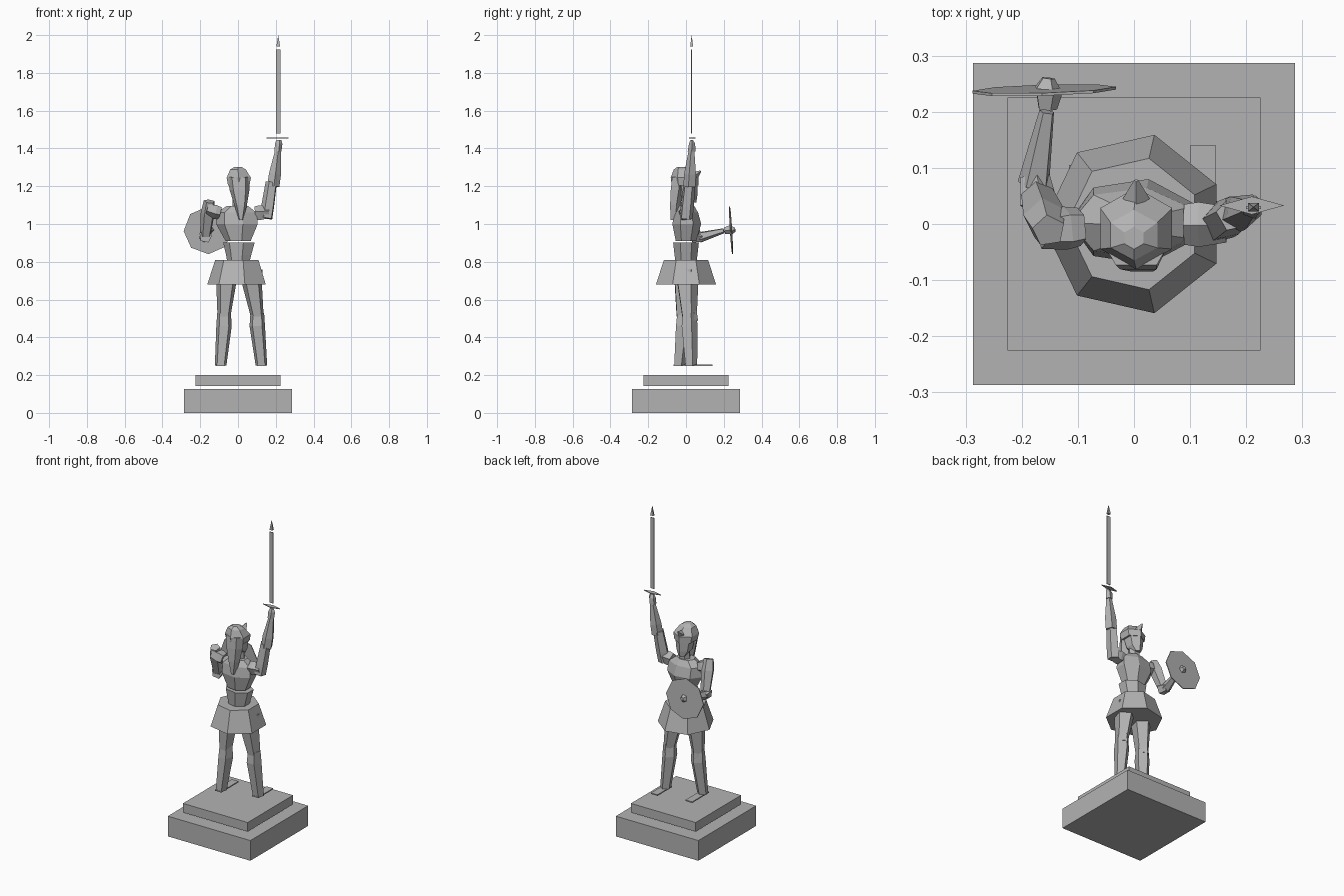
import bpy, bmesh, math
from mathutils import Vector

stone = bpy.data.materials.new("grey stone")
stone.diffuse_color = (0.45, 0.45, 0.45, 1)


def finish(bm, name):
    bmesh.ops.recalc_face_normals(bm, faces=bm.faces)
    me = bpy.data.meshes.new(name)
    bm.to_mesh(me)
    bm.free()
    me.materials.append(stone)
    ob = bpy.data.objects.new(name, me)
    bpy.context.collection.objects.link(ob)
    return ob


def loft(name, rings, n=6, phase=0.0, axis=(0, 0, 1)):
    """Skin n-sided rings (x, y, z, rx, ry), each square to the axis."""
    bm = bmesh.new()
    q = Vector((0, 0, 1)).rotation_difference(Vector(axis).normalized())
    loops = []
    for x, y, z, rx, ry in rings:
        loop = []
        for i in range(n):
            a = math.radians(phase) + math.tau * i / n
            off = q @ Vector((rx * math.cos(a), ry * math.sin(a), 0))
            loop.append(bm.verts.new(Vector((x, y, z)) + off))
        loops.append(loop)
    for a, b in zip(loops, loops[1:]):
        for i in range(n):
            j = (i + 1) % n
            bm.faces.new((a[i], a[j], b[j], b[i]))
    bm.faces.new(loops[0][::-1])
    bm.faces.new(loops[-1])
    return finish(bm, name)


def limb(name, a, b, r0, r1, n=5, phase=0.0, bulge=1.0):
    a, b = Vector(a), Vector(b)
    m, r = a.lerp(b, 0.35), (r0 * 0.65 + r1 * 0.35) * bulge
    return loft(name, [(*a, r0, r0), (*m, r, r), (*b, r1, r1)], n, phase, b - a)


def box(name, x0, x1, y0, y1, z0, z1):
    bm = bmesh.new()
    bmesh.ops.create_cube(bm, size=1)
    for v in bm.verts:
        v.co = Vector(((x0 + x1) / 2 + v.co.x * (x1 - x0),
                       (y0 + y1) / 2 + v.co.y * (y1 - y0),
                       (z0 + z1) / 2 + v.co.z * (z1 - z0)))
    return finish(bm, name)


# stepped plinth
box("plinth_base", -0.287, 0.287, -0.287, 0.287, 0, 0.127)
box("plinth_step", -0.225, 0.225, -0.225, 0.225, 0.143, 0.2)

# legs: x and y at hip, knee and ankle
for side, hip, knee, ankle, toe in (
        ("left", (-0.062, -0.01), (-0.074, -0.015), (-0.092, -0.035), 0.105),
        ("right", (0.075, 0.005), (0.102, 0.015), (0.124, 0.025), 0.14)):
    loft(side + "_thigh", [(*hip, 0.76, 0.058, 0.062), (*hip, 0.68, 0.055, 0.06),
                           (*knee, 0.51, 0.036, 0.042)], 5, 20)
    loft(side + "_shin", [(*knee, 0.53, 0.038, 0.038), (*knee, 0.46, 0.043, 0.047),
                          (*ankle, 0.25, 0.032, 0.034)], 5, 90)
    limb(side + "_knee_guard", (knee[0], knee[1] + 0.025, 0.49),
         (knee[0], knee[1] + 0.03, 0.54), 0.024, 0.012, 4)
    box(side + "_foot", ankle[0] - 0.024, ankle[0] + 0.022,
        ankle[1] - 0.03, toe, 0.248, 0.255)

# skirt and torso
loft("skirt", [(0, 0, 0.68, 0.163, 0.163), (0, 0, 0.81, 0.12, 0.12)], 7, 180)
loft("waist", [(0.005, 0, 0.80, 0.062, 0.058), (0.007, 0, 0.835, 0.07, 0.062),
               (0.009, 0, 0.903, 0.088, 0.07)], 7, 180)
loft("chest", [(0.004, 0, 0.91, 0.07, 0.056), (0, 0.004, 1.0, 0.116, 0.078),
               (-0.002, 0.002, 1.06, 0.112, 0.064),
               (0, 0, 1.095, 0.06, 0.045)], 7, 180)

# neck, face, helmet and hair down the back
loft("neck", [(0.005, 0.005, 1.08, 0.036, 0.034), (0.005, 0.005, 1.15, 0.032, 0.034)], 6)
loft("face", [(0.004, 0.03, 1.115, 0.022, 0.025), (0.004, 0.01, 1.15, 0.044, 0.05),
              (0.004, 0, 1.23, 0.058, 0.062)], 6, 30)
loft("helmet", [(0.004, -0.005, 1.205, 0.066, 0.07), (0.004, -0.008, 1.245, 0.074, 0.073),
                (0, -0.02, 1.288, 0.048, 0.045), (0, -0.025, 1.303, 0.02, 0.02)], 6, 30)
limb("helmet_brow_spike", (0.004, 0.045, 1.255), (0.004, 0.078, 1.28), 0.024, 0.004, 4)
loft("hair", [(0.004, -0.045, 1.25, 0.062, 0.035), (0.008, -0.05, 1.18, 0.055, 0.038),
              (0.014, -0.06, 1.10, 0.035, 0.03), (0.016, -0.062, 1.02, 0.012, 0.024)], 5, 90)

# raised right arm
limb("right_shoulder", (0.09, 0, 1.055), (0.165, 0.0, 1.06), 0.038, 0.034, 5, 40, 1.15)
limb("right_upper_arm", (0.15, 0, 1.03), (0.178, 0.018, 1.22), 0.036, 0.032, 5, 30, 1.05)
limb("right_forearm", (0.186, 0.02, 1.2), (0.211, 0.03, 1.385), 0.034, 0.017, 5, 60, 1.2)
loft("right_hand", [(0.21, 0.03, 1.385, 0.02, 0.022), (0.213, 0.032, 1.425, 0.022, 0.017),
                    (0.215, 0.03, 1.445, 0.014, 0.007)], 5)

# sword
loft("sword_guard", [(0.21, 0.033, 1.453, 0.058, 0.016),
                     (0.21, 0.033, 1.458, 0.058, 0.016)], 4)
box("sword_blade", 0.2, 0.226, 0.027, 0.032, 1.48, 1.925)
loft("sword_tip", [(0.213, 0.03, 1.94, 0.014, 0.011), (0.213, 0.03, 1.997, 0.001, 0.001)], 4, 45)

# lowered left arm
limb("left_shoulder", (-0.095, -0.005, 1.06), (-0.165, -0.012, 1.08), 0.036, 0.034, 5, 40, 1.15)
limb("left_upper_arm", (-0.152, -0.012, 1.12), (-0.172, 0.05, 0.94), 0.03, 0.03, 5, 10, 1.3)
limb("left_elbow", (-0.172, 0.035, 0.935), (-0.178, 0.085, 0.93), 0.036, 0.028, 5)
limb("left_forearm", (-0.178, 0.07, 0.93), (-0.155, 0.2, 0.965), 0.03, 0.014, 5, 90)

# shield with grip and boss
limb("left_hand", (-0.155, 0.205, 0.965), (-0.153, 0.236, 0.97), 0.018, 0.026, 5)
loft("shield", [(-0.16, 0.236, 0.966, 0.128, 0.126), (-0.16, 0.241, 0.966, 0.128, 0.126)],
     8, 0, (-0.03, 1, 0.06))
limb("shield_boss", (-0.155, 0.241, 0.968), (-0.153, 0.26, 0.97), 0.025, 0.012, 5)
